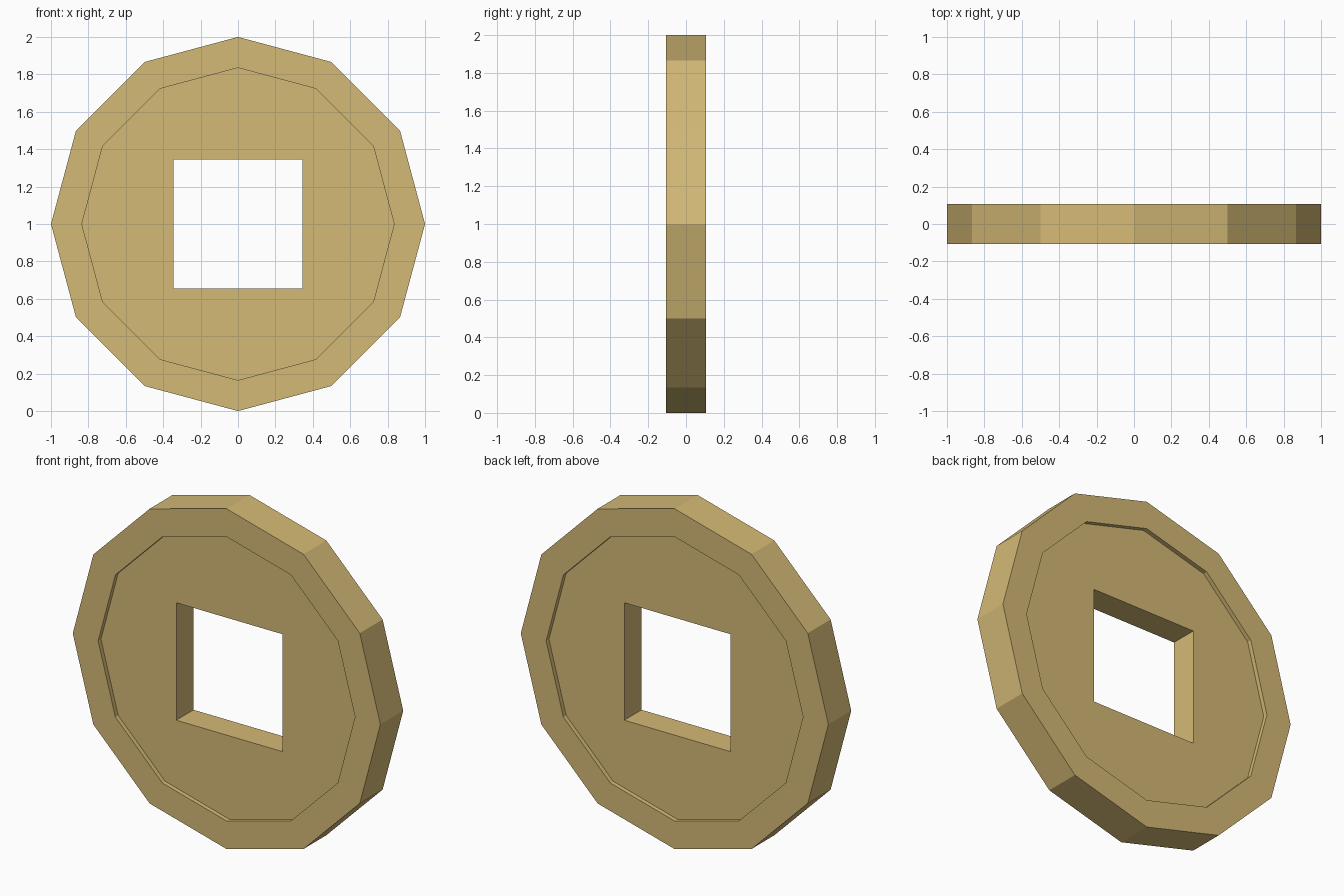
import bpy
from math import pi

if "Cube" in bpy.data.objects:
    bpy.data.objects.remove(bpy.data.objects["Cube"])

CENTRE_Z = 1.0
HALF_THICK = 0.106     # half thickness of the raised rim
HALF_PLATE = 0.08      # half thickness of the recessed plate
SIDES = 12


def disc(name, radius, y0, y1):
    """Twelve-sided disc whose axis runs along y."""
    bpy.ops.mesh.primitive_cylinder_add(
        vertices=SIDES, radius=radius, depth=y1 - y0,
        location=(0, (y0 + y1) / 2, CENTRE_Z), rotation=(pi / 2, 0, 0))
    obj = bpy.context.object
    obj.name = name
    bpy.ops.object.transform_apply(location=True, rotation=True, scale=True)
    return obj


def cut(target, cutter):
    """Subtract the cutter, apply the result and discard the cutter."""
    cutter.hide_render = True
    mod = target.modifiers.new(cutter.name, 'BOOLEAN')
    mod.operation = 'DIFFERENCE'
    mod.solver = 'EXACT'
    mod.object = cutter
    bpy.context.view_layer.objects.active = target
    bpy.ops.object.modifier_apply(modifier=mod.name)
    bpy.data.objects.remove(cutter, do_unlink=True)


# Coin body
coin = disc("coin", 1.0, -HALF_THICK, HALF_THICK)

# Recessed field on the front and back, leaving a raised rim
cut(coin, disc("front_recess", 0.835, -0.3, -HALF_PLATE))
cut(coin, disc("back_recess", 0.835, HALF_PLATE, 0.3))

# Square hole through the middle
bpy.ops.mesh.primitive_cube_add(size=0.69, location=(0, 0, CENTRE_Z))
hole = bpy.context.object
hole.name = "square_hole"
cut(coin, hole)

# Brass colour
brass = bpy.data.materials.new("brass")
brass.diffuse_color = (0.66, 0.49, 0.18, 1)
brass.use_nodes = True
brass.node_tree.nodes["Principled BSDF"].inputs["Base Color"].default_value = brass.diffuse_color
coin.data.materials.clear()
coin.data.materials.append(brass)
